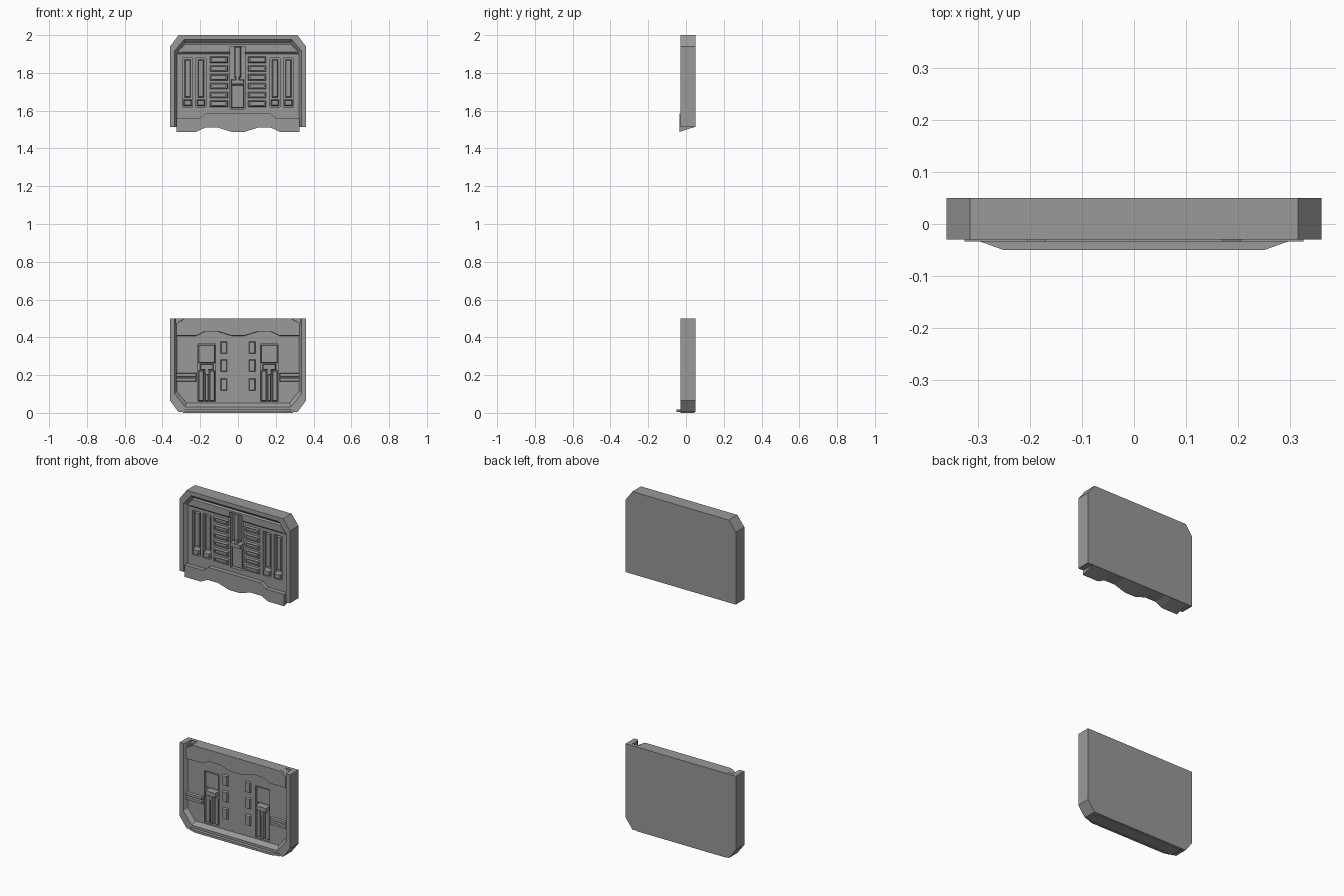
import bpy
import bmesh

if "Cube" in bpy.data.objects:
    bpy.data.objects.remove(bpy.data.objects["Cube"], do_unlink=True)

GREY = (0.32, 0.32, 0.32, 1)
metal = bpy.data.materials.new("plain grey metal")
metal.use_nodes = True
metal.diffuse_color = GREY
metal.node_tree.nodes["Principled BSDF"].inputs["Base Color"].default_value = GREY

BACK, RIM, FIELD, FLOOR = 0.05, -0.03, -0.008, 0.015


def finish(name, bm):
    bmesh.ops.recalc_face_normals(bm, faces=bm.faces)
    mesh = bpy.data.meshes.new(name)
    bm.to_mesh(mesh)
    bm.free()
    mesh.materials.append(metal)
    ob = bpy.data.objects.new(name, mesh)
    bpy.context.scene.collection.objects.link(ob)
    return ob


def add_loft(bm, front, y0, back, y1):
    """Solid between two outlines (x, z) with equal point counts."""
    a = [bm.verts.new((x, y0, z)) for x, z in front]
    b = [bm.verts.new((x, y1, z)) for x, z in back]
    bm.faces.new(a)
    bm.faces.new(b[::-1])
    for i in range(len(a)):
        j = (i + 1) % len(a)
        bm.faces.new((a[j], a[i], b[i], b[j]))


def loft(name, front, y0, back, y1):
    bm = bmesh.new()
    add_loft(bm, front, y0, back, y1)
    return finish(name, bm)


def rect(x0, x1, z0, z1):
    return [(x0, z0), (x1, z0), (x1, z1), (x0, z1)]


def boxes(name, areas, y0, y1, inset=0.0):
    """Several blocks in one object; the front is inset to bevel the sides."""
    bm = bmesh.new()
    for x0, x1, z0, z1 in areas:
        add_loft(bm, rect(x0 + inset, x1 - inset, z0 + inset, z1 - inset), y0,
                 rect(x0, x1, z0, z1), y1)
    return finish(name, bm)


def both(areas):
    return areas + [(-x1, -x0, z0, z1) for x0, x1, z0, z1 in areas]


def mirror(points):
    """Complete a right-half outline, listed from the centre outwards."""
    return points + [(-x, z) for x, z in reversed(points)]


def cut(ob, cutter):
    mod = ob.modifiers.new("cut", "BOOLEAN")
    mod.operation, mod.solver, mod.object = "DIFFERENCE", "EXACT", cutter
    bpy.context.view_layer.objects.active = ob
    bpy.ops.object.modifier_apply(modifier=mod.name)
    bpy.data.objects.remove(cutter, do_unlink=True)


def tray(w, end, far, c, cz):
    """Outline with chamfered corners at the far end and square ones at the other."""
    s = 1 if far > end else -1
    return mirror([(w, end), (w, far - s * cz), (w - c, far)])


# Upper door: chamfered slab with a bevelled recess open at the bottom
upper = loft("upper_door", tray(.36, 1.513, 2, .045, .06), RIM,
             tray(.36, 1.513, 2, .045, .06), BACK)
cut(upper, loft("recess", tray(.337, 1.4, 1.978, .05, .06), RIM - .002,
                tray(.322, 1.4, 1.955, .045, .055), FIELD))
tracks = both([(.17, .222, 1.62, 1.88), (.24, .293, 1.62, 1.88)])
cut(upper, boxes("slots", tracks + [(-.042, .038, 1.61, 1.94)], RIM - .01, FLOOR))

# Header strip along the top of the recess
loft("upper_header", mirror([(.30, 1.91), (.30, 1.93), (.28, 1.95)]), FIELD - .01,
     mirror([(.325, 1.90), (.325, 1.92), (.285, 1.96)]), FIELD + .001)
cut(bpy.data.objects["upper_header"],
    boxes("header_gap", [(-.042, .038, 1.8, 1.94)], RIM - .01, FLOOR))

# Tall tracks: inner slats and end stops
boxes("track_slats", [(a + .01, b - .01, c + .05, d - .01) for a, b, c, d in tracks],
      FIELD + .008, FLOOR + .001, .004)
boxes("track_stops", [(a + .005, b - .005, c + .005, c + .038) for a, b, c, d in tracks],
      FIELD - .008, FLOOR + .001, .004)

# Two columns of small vents with raised rims
rows = [1.637 + i * .0465 for i in range(6)]
vents = both([(.053, .15, z - .017, z + .017) for z in rows])
vent = boxes("vents", vents, FIELD - .012, FIELD + .002, .004)
cut(vent, boxes("vent_holes", [(a + .012, b - .012, c + .009, d - .009)
                               for a, b, c, d in vents], RIM - .01, FIELD - .004))

# Centre latch
boxes("upper_latch_rod", [(-.02, .016, 1.775, 1.94)], FIELD - .008, FLOOR + .001, .005)
boxes("upper_latch_clamp", [(-.037, .033, 1.738, 1.765)], FIELD - .014, FLOOR + .001, .003)
boxes("upper_latch_neck", [(-.012, .008, 1.76, 1.79)], FIELD - .012, FLOOR + .001, .002)
boxes("upper_latch_block", [(-.036, .032, 1.615, 1.735)], FIELD + .006, FLOOR + .001, .003)


def wave(base, rise, w):
    """Wavy seam from the left edge to the right edge."""
    half = [(.035, base), (.105, base + rise), (.175, base + rise), (.22, base), (w, base)]
    return [(-x, z) for x, z in reversed(half)] + half


# Overlapping wavy lip at the foot of the upper door, its underside sloping back
lip_top = [(.325, 1.558), (.205, 1.558), (.17, 1.585),
           (-.17, 1.585), (-.205, 1.558), (-.325, 1.558)]
loft("upper_lip", wave(1.488, .022, .325) + lip_top, -.034,
     wave(1.513, 0, .325) + lip_top, .044)

# Lower door: mirrored layout, recess open at the top
lower = loft("lower_door", tray(.36, .5, .005, .045, .06), RIM,
             tray(.36, .5, .005, .045, .06), BACK)
cut(lower, loft("recess", tray(.337, .6, .03, .055, .07), RIM - .002,
                tray(.322, .6, .052, .05, .06), FIELD))
channels = both([(.12, .212, .06, .365)])
cut(lower, boxes("channels", channels, RIM - .01, FLOOR))

# Notches beside the top edge that free the side rails
bm = bmesh.new()
for s in (1, -1):
    notch = [(s * .328, .51), (s * .27, .51), (s * .328, .473)]
    add_loft(bm, notch, RIM - .01, notch, .03)
cut(lower, finish("notches", bm))

# Wavy plate that meets the lip
loft("lower_wave_plate", wave(.41, .022, .325) + [(.325, .475), (.28, .5), (-.28, .5), (-.325, .475)],
     FIELD - .012, wave(.408, .022, .325) + [(.325, .475), (.28, .5), (-.28, .5), (-.325, .475)],
     FIELD + .001)

# Sill strip at the foot
bm = bmesh.new()
for x0, x1, y in ((.3, .25, -.032),):
    add_loft(bm, rect(-x1, x1, .005, .018), -.05, rect(-x0, x0, .005, .018), y)
    add_loft(bm, rect(-x0, x0, .005, .018), y, rect(-x0, x0, .005, .018), -.025)
finish("sill_strip", bm)
boxes("ground_stop", [(-.29, .29, 0, .006)], -.03, .045)

# Paired lower latches
boxes("lower_latch_blocks", both([(.122, .21, .265, .36)]), FIELD + .006, FLOOR + .001, .003)
boxes("lower_latch_clamps", both([(.13, .2, .228, .258)]), FIELD - .014, FLOOR + .001, .003)
boxes("lower_latch_necks", both([(.155, .177, .2, .235)]), FIELD - .008, FLOOR + .001, .002)
boxes("lower_latch_legs", both([(.122, .152, .062, .225), (.18, .21, .062, .225)]),
      FIELD + .003, FLOOR + .001, .004)
boxes("lower_latch_rods", both([(.156, .176, .062, .205)]), FIELD - .004, FLOOR + .001, .004)

# Small raised pads and side bars
boxes("pads", both([(.057, .092, z - .032, z + .032) for z in (.15, .25, .345)]),
      FIELD - .012, FIELD + .001, .004)
boxes("side_bars", both([(.22, .328, .166, .187), (.22, .328, .19, .211)]),
      FIELD - .013, FIELD + .001, .003)
